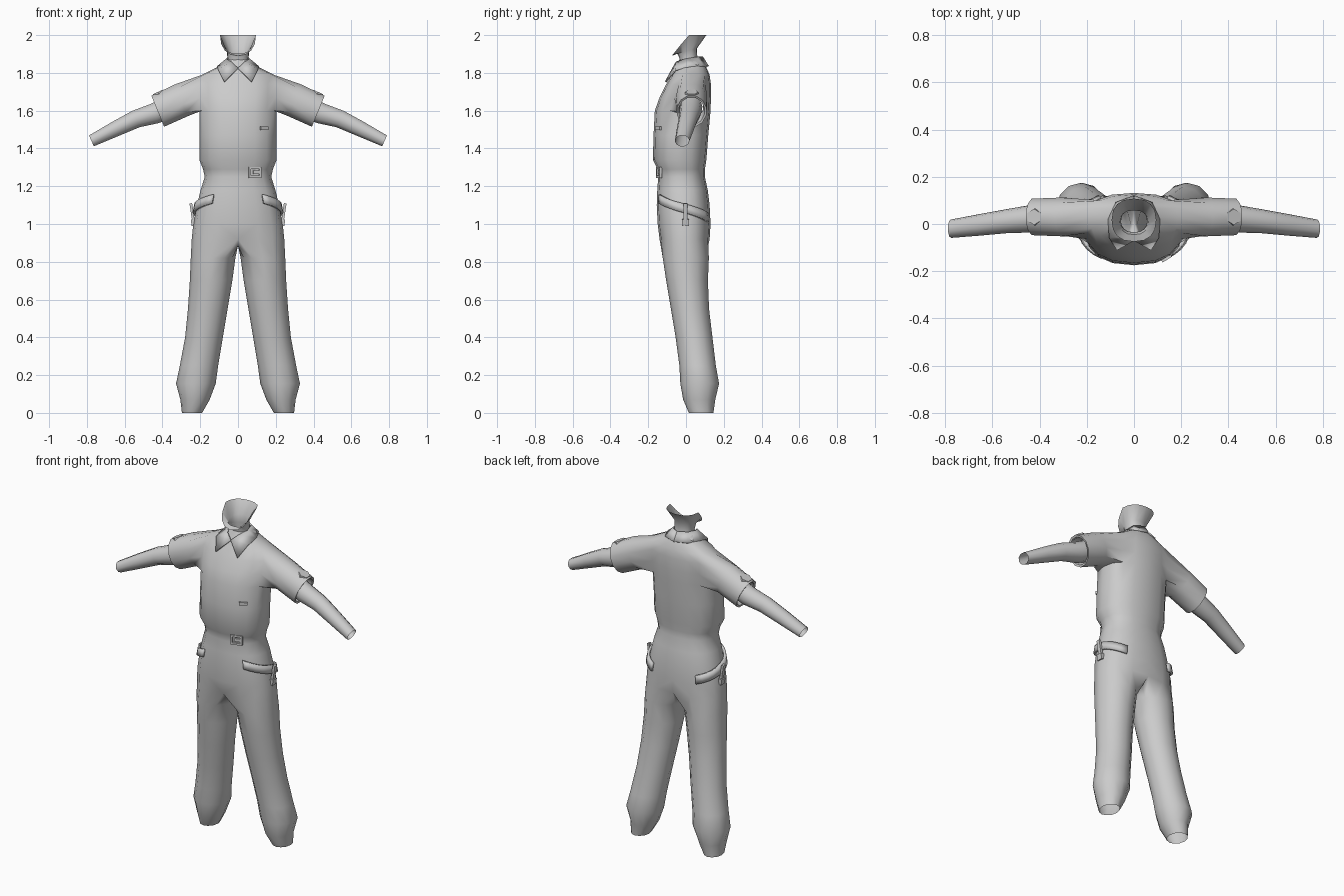
import bpy, bmesh, math
from mathutils import Vector, Matrix

if "Cube" in bpy.data.objects:
    bpy.data.objects.remove(bpy.data.objects["Cube"])

grey = bpy.data.materials.new("cloth_grey")
grey.diffuse_color = (0.6, 0.6, 0.6, 1)
grey.use_nodes = True
grey.node_tree.nodes["Principled BSDF"].inputs["Base Color"].default_value = grey.diffuse_color


def finish(bm, name, mirror=True, thick=0, angle=45):
    """Turn a bmesh into a smooth shaded object, mirrored across x if asked."""
    bmesh.ops.recalc_face_normals(bm, faces=bm.faces)
    me = bpy.data.meshes.new(name)
    bm.to_mesh(me)
    bm.free()
    me.materials.append(grey)
    ob = bpy.data.objects.new(name, me)
    bpy.context.collection.objects.link(ob)
    bpy.ops.object.select_all(action='DESELECT')
    bpy.context.view_layer.objects.active = ob
    ob.select_set(True)
    bpy.ops.object.shade_smooth_by_angle(angle=math.radians(angle))
    if thick:
        s = ob.modifiers.new("thickness", 'SOLIDIFY')
        s.thickness, s.offset = thick, 0
    if mirror:
        m = ob.modifiers.new("mirror", 'MIRROR')
        m.merge_threshold = 0.0005
    return ob


def skin(bm, a, b, closed):
    """Quads between two equal rows of vertices."""
    n = len(a)
    return [bm.faces.new((a[i], a[(i + 1) % n], b[(i + 1) % n], b[i]))
            for i in range(n if closed else n - 1)]


def half_point(level, t, p=0.85):
    """Point on the right half of a rounded section (z, half width, front y, back y)."""
    z, rx, yf, yb = level
    s, c = math.sin(t), max(0.0, math.cos(t))
    x = 0.0 if c < 1e-6 else rx * c ** p
    return Vector((x, (yf + yb) / 2 + (yb - yf) / 2 * math.copysign(abs(s) ** p, s), z))


def half_ring(bm, level):
    return [bm.verts.new(half_point(level, math.radians(-90 + 22.5 * i))) for i in range(9)]


def tube_ring(bm, x, y, z, ry, rz, n, start, lean):
    """Sleeve or arm section, its up direction leaning outwards."""
    up = Vector((math.sin(lean), 0, math.cos(lean)))
    out = []
    for k in range(n):
        a = math.radians(start + 360 / n * k)
        out.append(bm.verts.new(Vector((x, y + ry * math.cos(a), z)) + up * rz * math.sin(a)))
    return out


# ---- Coverall: torso, legs and sleeves in one half, mirrored
levels = [(.92, .245, -.14, .125), (1.0, .237, -.15, .13), (1.1, .217, -.155, .125),
          (1.18, .198, -.152, .115), (1.25, .176, -.147, .10), (1.29, .185, -.15, .10),
          (1.34, .205, -.175, .108), (1.47, .204, -.172, .118), (1.60, .205, -.165, .13),
          (1.67, .212, -.14, .132), (1.74, .212, -.105, .132), (1.79, .19, -.075, .125),
          (1.835, .10, -.05, .105), (1.87, .06, -.035, .085)]
bm = bmesh.new()
rings = [half_ring(bm, lv) for lv in levels]
arm_rows, arm_cols = range(8, 11), range(3, 6)
for r in range(len(rings) - 1):
    for i, f in enumerate(skin(bm, rings[r], rings[r + 1], False)):
        if r in arm_rows and i in arm_cols:
            bm.faces.remove(f)

# legs join the hip ring through a short crotch strip
crotch = [bm.verts.new((0, y, .885)) for y in (.07, 0, -.075)]
row = rings[0] + crotch
for z, xi, xo, yf, yb in [(.82, .014, .25, -.123, .121), (.7, .03, .255, -.105, .116),
                          (.55, .055, .265, -.08, .122), (.4, .08, .28, -.055, .14),
                          (.25, .105, .308, -.035, .158), (.155, .118, .328, -.03, .175),
                          (.07, .15, .305, -.015, .155), (0, .19, .297, .015, .145)]:
    new = []
    for k in range(12):
        a = math.radians(-120 + 30 * k)
        new.append(bm.verts.new(((xi + xo) / 2 + (xo - xi) / 2 * math.cos(a),
                                 (yf + yb) / 2 + (yb - yf) / 2 * math.sin(a), z)))
    skin(bm, row, new, True)
    row = new

# sleeves grow from the armhole and fold in at the cuff
row = ([rings[8][c] for c in (3, 4, 5)] + [rings[r][6] for r in (8, 9, 10)]
       + [rings[11][c] for c in (6, 5, 4)] + [rings[r][3] for r in (11, 10, 9)])
for x, y, z, ry, rz in [(.30, .03, 1.655, .085, .094), (.425, .03, 1.597, .08, .092),
                        (.422, .03, 1.598, .069, .080), (.37, .03, 1.62, .062, .066)]:
    new = tube_ring(bm, x, y, z, ry, rz, 12, -135, .39)
    skin(bm, row, new, True)
    row = new
finish(bm, "coverall", angle=60)

# ---- Forearms, open at the wrist
bm = bmesh.new()
row = None
for x, y, z, ry, rz in [(.36, .027, 1.622, .06, .06), (.44, .022, 1.585, .058, .058),
                        (.54, .012, 1.556, .051, .05), (.65, -.003, 1.503, .046, .043),
                        (.776, -.02, 1.44, .039, .033)]:
    new = tube_ring(bm, x, y, z, ry, rz, 10, 0, .42)
    if row:
        skin(bm, row, new, True)
    row = new
finish(bm, "forearm")

# ---- Neck with a flared open rim that drops to the chin
bm = bmesh.new()
row = half_ring(bm, (1.80, .056, -.035, .07))
for lv in [(1.88, .056, -.035, .06), (1.915, .06, -.045, .058), (2.0, .095, -.075, .108)]:
    new = half_ring(bm, lv)
    if lv[0] == 2.0:
        for v in new:
            v.co.z = min(2.0, 1.89 + (v.co.y + .075) * 1.25)
    elif lv[0] == 1.915:
        for v in new:
            v.co.z += .3 * min(0, v.co.y) + .25 * max(0, v.co.y)
    skin(bm, row, new, False)
    row = new
finish(bm, "neck")

# ---- Turned down collar with pointed wings
bm = bmesh.new()
top = [(0, -.068, 1.825), (.035, -.05, 1.857), (.06, 0, 1.872), (.05, .055, 1.882), (0, .085, 1.885)]
low = [(.072, -.108, 1.752), (.104, -.055, 1.815), (.108, .02, 1.832), (.075, .09, 1.835), (0, .118, 1.835)]
skin(bm, [bm.verts.new(p) for p in top], [bm.verts.new(p) for p in low], False)
finish(bm, "collar", thick=.009)


# ---- Hip bands following the trousers, lower at the back
def hip(z, t):
    for a, b in zip(levels, levels[1:]):
        if a[0] <= z <= b[0]:
            f = (z - a[0]) / (b[0] - a[0])
            return half_point([u + (v - u) * f for u, v in zip(a, b)], t)


bm = bmesh.new()
rows = [[], []]
for i in range(11):
    t = math.radians(-56 + 11.2 * i)
    mid = 1.133 - .098 * i / 10
    for r, dz in zip(rows, (-.024, .024)):
        p = hip(mid + dz, t)
        r.append(bm.verts.new(p + Vector((math.cos(t), math.sin(t), 0)) * .009))
skin(bm, rows[0], rows[1], False)
finish(bm, "hip_band", thick=.014)


# ---- Small flat fittings
def box(bm, size, pos):
    bmesh.ops.create_cube(bm, size=1, matrix=Matrix.Translation(pos) @ Matrix.Diagonal((*size, 1)))


def place(bm, pos, rot):
    bm.transform(Matrix.Translation(pos) @ rot)


# hanging strap and pouch on each hip
bm = bmesh.new()
box(bm, (.014, .022, .10), (0, 0, .01))
box(bm, (.022, .036, .035), (.002, 0, -.042))
place(bm, (.241, -.003, 1.05), Matrix.Rotation(.15, 4, 'Y'))
finish(bm, "hip_strap", angle=30)

# waist buckle: four bars and a tongue
bm = bmesh.new()
for z in (-.023, .023):
    box(bm, (.068, .014, .011), (0, 0, z))
for x in (-.029, .029):
    box(bm, (.011, .014, .056), (x, 0, 0))
box(bm, (.034, .010, .018), (.008, 0, 0))
box(bm, (.058, .004, .046), (0, .006, 0))
place(bm, (.09, -.142, 1.273), Matrix.Rotation(.27, 4, 'Z'))
finish(bm, "waist_buckle", mirror=False, angle=30)

# chest tab
bm = bmesh.new()
box(bm, (.046, .012, .017), (0, 0, 0))
place(bm, (.138, -.146, 1.507), Matrix.Rotation(.55, 4, 'Z'))
finish(bm, "chest_tab", mirror=False, angle=30)

# shoulder patches on the sleeve tops
bm = bmesh.new()
bmesh.ops.create_cone(bm, cap_ends=True, segments=6, radius1=.038, radius2=.034, depth=.02)
place(bm, (.42, .03, 1.69), Matrix.Rotation(.42, 4, 'Y'))
finish(bm, "sleeve_patch", angle=30)
